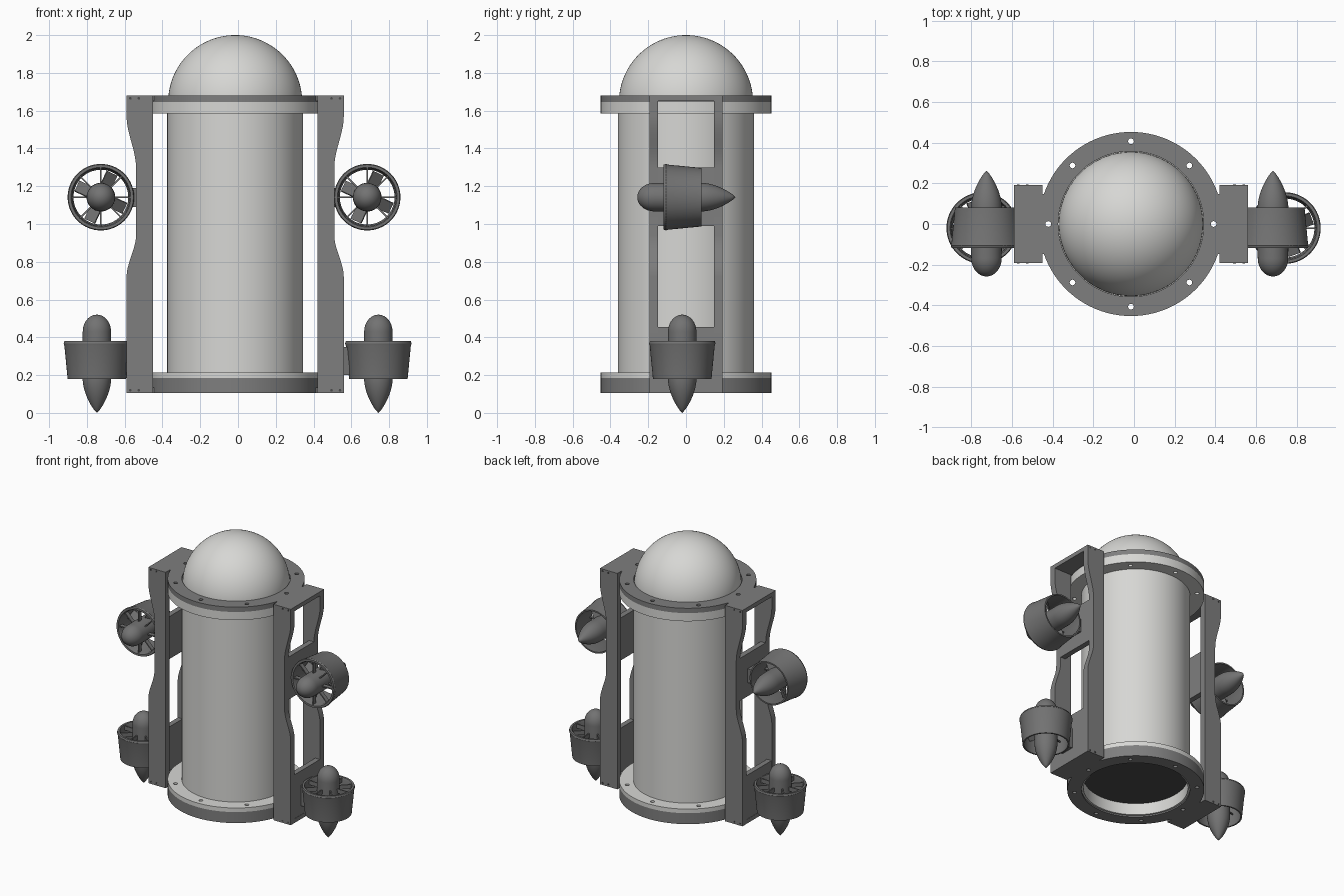
import bpy
import bmesh
from math import pi, cos, sin, radians
from mathutils import Matrix, Vector

if "Cube" in bpy.data.objects:
    bpy.data.objects.remove(bpy.data.objects["Cube"])

AXIS_X = -0.015      # centre line of the hull and frames


def material(name, rgb):
    m = bpy.data.materials.new(name)
    m.use_nodes = True
    m.diffuse_color = (*rgb, 1)
    m.node_tree.nodes["Principled BSDF"].inputs["Base Color"].default_value = (*rgb, 1)
    return m


LIGHT = material("pale_grey", (0.68, 0.68, 0.66))
FRAME = material("mid_grey", (0.21, 0.21, 0.21))
MOTOR = material("thruster_grey", (0.17, 0.17, 0.17))
DARK = material("dark_grey", (0.07, 0.07, 0.07))


def finish(name, bm, mat, matrix=Matrix(), smooth=True):
    bmesh.ops.recalc_face_normals(bm, faces=bm.faces)
    mesh = bpy.data.meshes.new(name)
    bm.to_mesh(mesh)
    bm.free()
    mesh.materials.append(mat)
    obj = bpy.data.objects.new(name, mesh)
    bpy.context.collection.objects.link(obj)
    obj.matrix_world = matrix
    if smooth:
        bpy.ops.object.select_all(action='DESELECT')
        obj.select_set(True)
        bpy.context.view_layer.objects.active = obj
        bpy.ops.object.shade_smooth_by_angle(angle=radians(35))
    return obj


def lathe(name, profile, mat, matrix=Matrix(), closed=False, steps=64):
    """Spin (radius, height) points around local z."""
    bm = bmesh.new()
    rings = []
    for i in range(steps):
        a = 2 * pi * i / steps
        rings.append([bm.verts.new((r * cos(a), r * sin(a), z)) for r, z in profile])
    n = len(profile)
    for i, ring in enumerate(rings):
        nxt = rings[(i + 1) % steps]
        for j in range(n if closed else n - 1):
            k = (j + 1) % n
            bm.faces.new((ring[j], nxt[j], nxt[k], ring[k]))
    bmesh.ops.remove_doubles(bm, verts=bm.verts, dist=1e-5)
    bmesh.ops.dissolve_degenerate(bm, edges=bm.edges, dist=1e-6)
    return finish(name, bm, mat, matrix)


def add_box(bm, low, high, matrix=Matrix()):
    low, high = Vector(low), Vector(high)
    place = Matrix.Translation((low + high) / 2) @ Matrix.Diagonal((*(high - low), 1))
    bmesh.ops.create_cube(bm, size=1, matrix=matrix @ place)


def box(name, low, high, mat, matrix=Matrix()):
    bm = bmesh.new()
    add_box(bm, low, high)
    return finish(name, bm, mat, matrix, smooth=False)


HULL = Matrix.Translation((AXIS_X, 0, 0))

# Hull tube with open lower end, recessed cap, and dome
lathe("hull_tube", [(0.345, 0.115), (0.36, 0.115), (0.36, 1.65), (0.345, 1.65)],
      LIGHT, HULL, closed=True, steps=96)
lathe("hull_end_cap", [(0, 0.2), (0.346, 0.2), (0.346, 0.215), (0, 0.215)], DARK, HULL, steps=96)
arc = [pi / 2 * i / 24 for i in range(25)]
lathe("dome", [(0.355 * cos(a), 1.645 + 0.355 * sin(a)) for a in arc], LIGHT, HULL, steps=96)

# Flange rings with eight bolt holes each
bm = bmesh.new()
for i in range(8):
    a = pi / 4 * i
    bmesh.ops.create_cone(bm, cap_ends=True, segments=16, radius1=0.014, radius2=0.014, depth=3,
                          matrix=Matrix.Translation((0.407 * cos(a), 0.407 * sin(a), 1)))
cutter = finish("bolt_hole_cutter", bm, FRAME, HULL, smooth=False)
cutter.hide_render = True
for name, low, high, mat in (("top_flange", 1.645, 1.68, FRAME),
                             ("top_clamp_ring", 1.585, 1.645, LIGHT),
                             ("bottom_clamp_ring", 0.185, 0.215, LIGHT),
                             ("bottom_flange", 0.105, 0.185, FRAME)):
    ring = lathe(name, [(0.358, low), (0.453, low), (0.453, high), (0.358, high)],
                 mat, HULL, closed=True, steps=96)
    cut = ring.modifiers.new("bolt_holes", 'BOOLEAN')
    cut.object = cutter
    cut.solver = 'EXACT'
    bpy.context.view_layer.objects.active = ring
    bpy.ops.object.modifier_apply(modifier=cut.name)
bpy.data.objects.remove(cutter)


# Side frames
def waist(z):
    """Outer edge of the frame, pinched in the middle."""
    t = max((0.94 - z) / 0.22, (z - 1.3) / 0.27)
    t = min(1, max(0, t))
    return 0.525 + 0.05 * t * t * (3 - 2 * t)


heights = [0.105] + [0.72 + 0.022 * i for i in range(11)] + \
          [1.3 + 0.027 * i for i in range(11)] + [1.68]


def side_plate(name, y0, y1, matrix):
    bm = bmesh.new()
    outline = [(0.435, 0.105)] + [(waist(z), z) for z in heights] + [(0.435, 1.68)]
    face = bm.faces.new([bm.verts.new((x, y0, z)) for x, z in outline])
    out = bmesh.ops.extrude_face_region(bm, geom=[face])
    verts = [v for v in out["geom"] if isinstance(v, bmesh.types.BMVert)]
    bmesh.ops.translate(bm, verts=verts, vec=(0, y1 - y0, 0))
    finish(name, bm, FRAME, matrix)


for side, turn in (("left", 0), ("right", pi)):
    place = HULL @ Matrix.Rotation(turn, 4, 'Z')
    side_plate(side + "_frame_plate_a", -0.192, -0.147, place)
    side_plate(side + "_frame_plate_b", 0.147, 0.192, place)
    box(side + "_frame_top", (0.425, -0.147, 1.65), (0.575, 0.147, 1.68), FRAME, place)
    box(side + "_frame_bottom", (0.425, -0.147, 0.105), (0.575, 0.147, 0.135), FRAME, place)
    box(side + "_upper_mount_plate", (0.485, -0.147, 0.99), (0.524, 0.147, 1.3), FRAME, place)
    box(side + "_lower_mount_plate", (0.535, -0.147, 0.135), (0.573, 0.147, 0.455), FRAME, place)
    # Small screw heads on the frame faces
    bm = bmesh.new()
    for y in (-0.192, 0.192):
        for x in (0.51, 0.555):
            for z in (0.12, 1.665):
                spot = Matrix.Translation((x, y, z)) @ Matrix.Rotation(pi / 2, 4, 'X')
                bmesh.ops.create_cone(bm, cap_ends=True, segments=12, radius1=0.007,
                                      radius2=0.007, depth=0.004, matrix=spot)
    finish(side + "_frame_screws", bm, DARK, place, smooth=False)


# Thrusters: intake at local +z, pointed tail at local -z
def thruster(name, matrix, blade_angle):
    lathe(name + "_duct", [(0.155, -0.1), (0.172, 0.075), (0.176, 0.088), (0.172, 0.1),
                           (0.158, 0.1), (0.152, 0.085), (0.145, -0.1)],
          MOTOR, matrix, closed=True)
    nose = [(0.075 * sin(a), 0.15 + 0.09 * cos(a)) for a in arc[::2]]
    tail = [(0.076 * cos(a) ** 0.8 if i < 12 else 0, -0.09 - 0.19 * i / 12)
            for i, a in enumerate(arc[::2])]
    lathe(name + "_hub", nose + tail, MOTOR, matrix, steps=40)
    bm = bmesh.new()
    for i in range(4):
        turn = Matrix.Rotation(blade_angle + pi / 2 * i, 4, 'Z') @ Matrix.Rotation(radians(35), 4, 'X')
        add_box(bm, (0.06, -0.036, -0.004), (0.14, 0.036, 0.004), turn)
    finish(name + "_blades", bm, MOTOR, matrix, smooth=False)
    bm = bmesh.new()
    for i in range(8):
        turn = Matrix.Rotation(pi / 4 * i, 4, 'Z')
        add_box(bm, (0.06, -0.004, 0.065), (0.156, 0.004, 0.095), turn)
    finish(name + "_struts", bm, MOTOR, matrix, smooth=False)


forward = Matrix.Rotation(pi / 2, 4, 'X')
for side, upper_x, lower_x in (("left", 0.684, 0.743), ("right", -0.726, -0.747)):
    thruster(side + "_upper_thruster", Matrix.Translation((upper_x, -0.018, 1.142)) @ forward,
             radians(65))
    thruster(side + "_lower_thruster", Matrix.Translation((lower_x, -0.02, 0.28)), radians(20))
    # Brackets joining the ducts to the frame
    s = 1 if upper_x > 0 else -1
    inner = AXIS_X + s * 0.52
    reach = upper_x - s * 0.157
    box(side + "_upper_bracket", (min(inner, reach), -0.09, 1.09),
        (max(inner, reach), 0.06, 1.19), MOTOR)
    inner = AXIS_X + s * 0.57
    reach = lower_x - s * 0.153
    box(side + "_lower_bracket", (min(inner, reach), -0.07, 0.2),
        (max(inner, reach), 0.03, 0.35), MOTOR)
